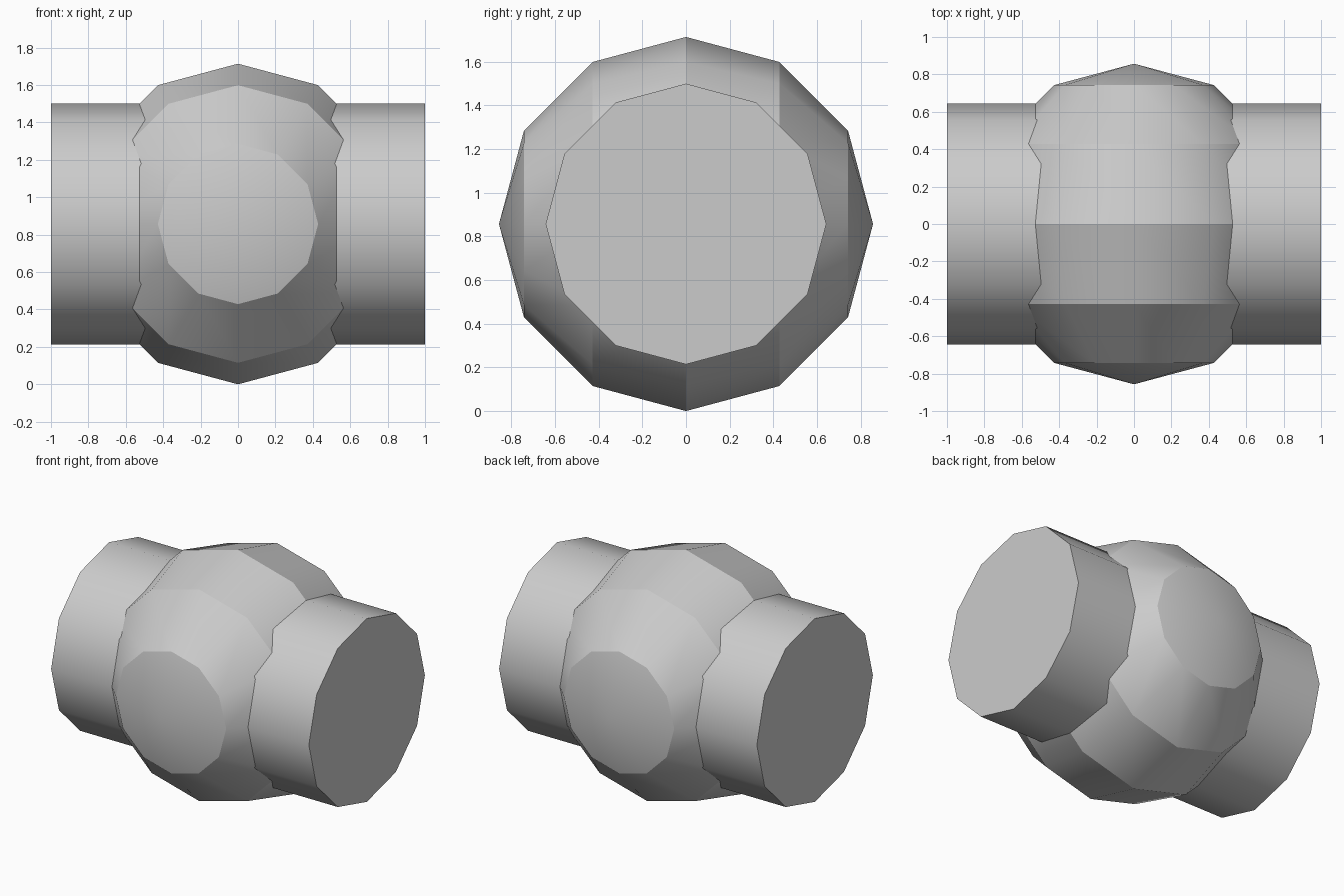
import bpy, bmesh, math
from mathutils import Matrix

if "Cube" in bpy.data.objects:
    bpy.data.objects.remove(bpy.data.objects["Cube"])

R = 0.857          # ball radius
PIPE_R = 0.643     # pipe radius
SIDES = 12

grey = bpy.data.materials.new("light grey")
grey.diffuse_color = (0.6, 0.6, 0.6, 1)
grey.use_nodes = True
grey.node_tree.nodes["Principled BSDF"].inputs["Base Color"].default_value = grey.diffuse_color


def finish(name, bm, is_sharp):
    """Smooth the faces, crease chosen edges and place the part at ball height."""
    bmesh.ops.recalc_face_normals(bm, faces=bm.faces)
    for f in bm.faces:
        f.smooth = True
    for e in bm.edges:
        e.smooth = not is_sharp(e)
    mesh = bpy.data.meshes.new(name)
    bm.to_mesh(mesh)
    bm.free()
    mesh.materials.append(grey)
    obj = bpy.data.objects.new(name, mesh)
    obj.location.z = R
    bpy.context.collection.objects.link(obj)


# Faceted ball with its poles at front and back; ring edges stay crisp
bm = bmesh.new()
bmesh.ops.create_uvsphere(bm, u_segments=SIDES, v_segments=6, radius=R,
                          matrix=Matrix.Rotation(math.radians(90), 4, 'X'))
finish("ball_body", bm,
       lambda e: abs(e.verts[0].co.y - e.verts[1].co.y) < 1e-4)

# Twelve-sided pipe running through the ball from left to right
bm = bmesh.new()
bmesh.ops.create_cone(bm, cap_ends=True, segments=SIDES, radius1=PIPE_R,
                      radius2=PIPE_R, depth=2,
                      matrix=Matrix.Rotation(math.radians(90), 4, 'Y'))
finish("cross_pipe", bm,
       lambda e: abs(e.verts[0].co.x - e.verts[1].co.x) < 1e-4)
